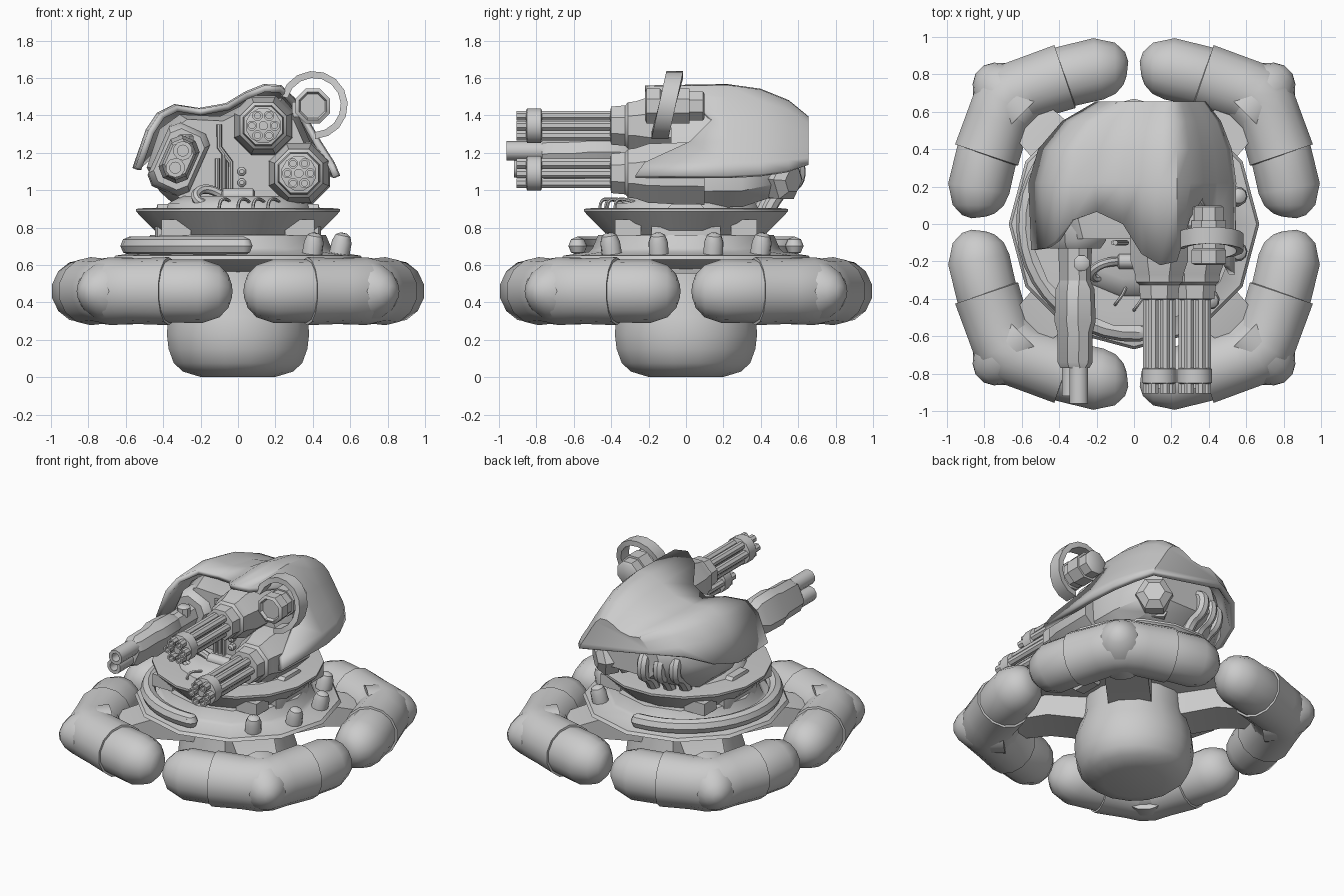
import bpy, bmesh
from math import sin, cos, pi, radians
from mathutils import Vector, Matrix

if "Cube" in bpy.data.objects:
    bpy.data.objects.remove(bpy.data.objects["Cube"])

FWD = Matrix.Rotation(pi / 2, 4, 'X')      # local z -> -y
UP = Matrix.Identity(4)


def add(name, bm):
    bmesh.ops.recalc_face_normals(bm, faces=bm.faces)
    me = bpy.data.meshes.new(name)
    bm.to_mesh(me)
    bm.free()
    ob = bpy.data.objects.new(name, me)
    bpy.context.collection.objects.link(ob)
    return ob


def loft(name, rings, closed=True, caps=(True, True)):
    bm = bmesh.new()
    vs = [[bm.verts.new(p) for p in r] for r in rings]
    n = len(rings[0])
    for a, b in zip(vs, vs[1:]):
        for i in range(n if closed else n - 1):
            j = (i + 1) % n
            bm.faces.new((a[i], a[j], b[j], b[i]))
    if caps[0]:
        bm.faces.new(vs[0])
    if caps[1]:
        bm.faces.new(vs[-1])
    return add(name, bm)


def lathe(name, prof, n=12, loc=(0, 0, 0), rot=UP, phase=0.5):
    m = Matrix.Translation(loc) @ rot
    rings = [[m @ Vector((max(r, .001) * cos(2 * pi * (i + phase) / n),
                          max(r, .001) * sin(2 * pi * (i + phase) / n), z))
              for i in range(n)] for r, z in prof]
    return loft(name, rings)


def box(name, loc, size):
    bm = bmesh.new()
    bmesh.ops.create_cube(bm, size=1, matrix=Matrix.Translation(loc) @ Matrix.Diagonal((*size, 1)))
    return add(name, bm)


def wire(name, pts, r, smooth=True, res=2):
    cu = bpy.data.curves.new(name, 'CURVE')
    cu.dimensions = '3D'
    cu.bevel_depth, cu.bevel_resolution, cu.use_fill_caps = r, res, True
    cu.resolution_u = 5
    sp = cu.splines.new('NURBS' if smooth else 'POLY')
    sp.points.add(len(pts) - 1)
    for p, c in zip(sp.points, pts):
        p.co = (*c, 1)
    if smooth:
        sp.use_endpoint_u, sp.order_u = True, 3
    tmp = bpy.data.objects.new(name + "_tmp", cu)
    bpy.context.collection.objects.link(tmp)
    bpy.context.view_layer.update()
    me = bpy.data.meshes.new_from_object(
        tmp.evaluated_get(bpy.context.evaluated_depsgraph_get()))
    bpy.data.objects.remove(tmp)
    ob = bpy.data.objects.new(name, me)
    bpy.context.collection.objects.link(ob)
    return ob


# pedestal bowl
lathe("pedestal", [(.2, 0), (.3, .03), (.35, .075), (.378, .15), (.388, .23), (.38, .32),
                   (.34, .45), (.33, .58), (.5, .62)], 16)
# ring deck
lathe("ring_deck", [(.3, .56), (.6, .6), (.67, .63), (.655, .65), (.52, .67), (.5, .69),
                    (.47, .76), (.3, .77)], 12, phase=0)


# four corner bumpers, swept around the corners
def pad_tube(name, path, rot, n=14):
    pts = [Vector((x, y, .46)) for x, y, r in path]
    rings = []
    for i, (x, y, r) in enumerate(path):
        t = (pts[min(i + 1, len(pts) - 1)] - pts[max(i - 1, 0)]).normalized()
        s = Vector((t.y, -t.x, 0))
        rings.append([rot @ (pts[i] + s * (r * cos(2 * pi * (k + .5) / n)) +
                             Vector((0, 0, r * sin(2 * pi * (k + .5) / n)))) for k in range(n)])
    loft(name, rings)


def mirrored(half):
    return half + [(y, x, r) for x, y, r in reversed(half)]


ends = mirrored([(.035, .83, .04), (.052, .832, .09), (.1, .833, .14), (.19, .83, .17),
                 (.38, .785, .168), (.56, .72, .16)])
sleeve = mirrored([(.365, .79, .15), (.37, .788, .182), (.56, .725, .175),
                   (.65, .69, .18)])
for q in range(4):
    D = Matrix.Rotation(q * pi / 2 + pi / 4, 4, 'Z')
    R = Matrix.Rotation(q * pi / 2, 4, 'Z')
    pad_tube(f"bumper_ends_{q}", ends, R)
    pad_tube(f"bumper_sleeve_{q}", sleeve, R)
    lathe(f"bumper_corner_{q}", [(.184, -.04), (.18, .06), (.162, .14), (.125, .21),
          (.08, .26), (.03, .288)], 14, D @ Vector((.88, 0, .46)),
          D @ Matrix.Rotation(pi / 2, 4, 'Y'))
    # support arm from pedestal to bumper
    rings = [[D @ Vector((x, w * a, z)) for a, z in ((-1, zl), (1, zl), (1, zh), (-1, zh))]
             for x, w, zl, zh in ((.25, .14, .4, .58), (.55, .14, .45, .6), (.85, .12, .42, .52))]
    loft(f"support_arm_{q}", rings)

# half-circle pipe and knobs on the deck
arc = [radians(93 + i * 180 / 20) for i in range(21)]
wire("deck_pipe", [(.58 * cos(a), .58 * sin(a), .702) for a in arc], .05, False)
for i, a in enumerate((arc[0], arc[-1])):
    lathe(f"pipe_end_{i}", [(0, -.05), (.035, -.035), (.05, 0), (.035, .035), (0, .05)], 10,
          (.58 * cos(a), .58 * sin(a), .702))
for i, a in enumerate((-45, -15, 15, 45)):
    a = radians(a)
    tilt = Matrix.Rotation(a, 4, 'Z') @ Matrix.Rotation(radians(12), 4, 'Y')
    lathe(f"deck_knob_{i}", [(.055, 0), (.053, .07), (.04, .105), (.018, .118)], 10,
          (.56 * cos(a), .56 * sin(a), .655), tilt)

# neck and turntable plate
lathe("turntable", [(.41, .74), (.44, .77), (.51, .84), (.555, .885), (.555, .9), (.5, .905),
                    (.3, .905)], 16)
for sx in (-1, 1):
    lathe(f"neck_boss_{sx}", [(.2, 0), (.2, .07), (.15, .085)], 8, (sx * .36, 0, .74),
          Matrix.Rotation(sx * pi / 2, 4, 'Y'))
    for sy in (-1, 1):
        box(f"neck_block_{sx}_{sy}", (sx * .33, sy * .31, .8), (.16, .14, .085))

# turret body
outline = [(-.5, 1.12), (-.43, 1.33), (-.32, 1.41), (-.1, 1.4), (.1, 1.5), (.24, 1.5),
           (.33, 1.4), (.44, 1.15), (.43, .99), (.33, .9), (-.33, .9), (-.43, .99)]
loft("turret_body", [[(.08 + (x - .08) * s, y, 1.15 + (z - 1.15) * s) for x, z in outline]
                     for y, s in ((-.08, .88), (.08, .98), (.3, .96), (.46, .75), (.58, .48))])
lathe("turret_foot", [(.4, .89), (.38, .93), (.3, .97)], 16)

# armoured hood, scaled back from its front edge, lifted at the rear left
edge = [(-.55, -.14, 1.12), (-.48, -.13, 1.32), (-.42, -.09, 1.41), (-.33, .02, 1.455),
        (-.2, .065, 1.435), (-.06, 0, 1.46), (.04, -.16, 1.52), (.14, -.22, 1.56),
        (.23, -.2, 1.555), (.3, .03, 1.49), (.37, .14, 1.38), (.44, .02, 1.26),
        (.51, -.22, 1.15), (.54, -.27, 1.08)]
rows = [edge] + [[(.2 + (x - .2) * s, y, 1.2 + (z - 1.2) * s + (lift if i == 0 else 0))
                  for i, (x, _, z) in enumerate(edge)]
                 for y, s, lift in ((.22, 1.02, 0), (.4, .95, .04), (.55, .78, .1),
                                    (.655, .54, .09))]
hood = loft("armour_hood", rows, closed=False, caps=(False, True))
sol = hood.modifiers.new("thickness", 'SOLIDIFY')
sol.thickness, sol.offset = .035, -1

# two rotary guns
for g, (x, z, k) in enumerate(((.135, 1.345, 1), (.325, 1.09, 1.04))):
    loc = (x, 0, z)
    lathe(f"rotary_housing_{g}", [(.175 * k, -.1), (.165 * k, .2), (.14 * k, .27),
          (.135 * k, .31), (.117 * k, .325), (.11 * k, .4), (.085, .405)], 8, loc, FWD)
    lathe(f"rotary_collar_{g}", [(.08, .77), (.095, .775), (.095, .85), (.08, .855)], 12, loc, FWD)
    lathe(f"rotary_spindle_{g}", [(.026, .38), (.026, .88)], 8, loc, FWD)
    for i in range(6):
        a = i * pi / 3
        lathe(f"rotary_barrel_{g}_{i}", [(.028, .38), (.028, .905), (.017, .905), (.017, .86)], 8,
              (x + .061 * cos(a), 0, z + .061 * sin(a)), FWD)

# twin cannon on the left, tilted
T = Matrix.Translation((-.315, 0, 1.165)) @ Matrix.Rotation(radians(24), 4, 'Y')


def octo(y, w, h, c=.045):
    return [T @ Vector((a, y, b)) for a, b in
            ((w, h - c), (w - c, h), (c - w, h), (-w, h - c), (-w, c - h), (c - w, -h),
             (w - c, -h), (w, c - h))]


loft("cannon_mount", [octo(*s) for s in ((0, .12, .19), (-.09, .12, .18), (-.13, .1, .155),
                                         (-.13, .07, .11), (-.32, .065, .1))])
loft("cannon_body", [octo(*s) for s in ((-.3, .065, .1), (-.35, .08, .122), (-.52, .085, .125),
                                        (-.58, .073, .113), (-.74, .073, .11), (-.77, .06, .1))])
for i, (o, ln) in enumerate(((.05, .96), (-.05, .92))):
    lathe(f"cannon_barrel_{i}", [(.052, .7), (.052, ln), (.03, ln), (.03, ln - .07)], 10,
          T @ Vector((0, 0, o)), FWD)
lathe("cannon_bolt", [(.045, 0), (.045, .06), (.03, .07)], 8, (-.28, -.21, 1.23))

# searchlight with guard hoop
lathe("searchlight", [(.07, -.1), (.085, -.09), (.085, -.02), (.1, -.02), (.1, .08), (.09, .08),
                      (.09, .13), (.1, .14), (.1, .21), (.08, .22), (.07, .2)], 8,
      (.4, 0, 1.45), FWD)
hoop = []
for i in range(12):
    a = radians(165 - i * 23)
    u, w = Vector((cos(a), 0, sin(a))), Vector((0, .045, 0))
    c = Vector((.405, -.1 + .04 * sin(a), 1.455))
    hoop.append([c + u * .182 + w, c + u * .182 - w, c + u * .145 - w, c + u * .145 + w])
loft("searchlight_hoop", hoop)
box("searchlight_bracket", (.34, .04, 1.43), (.1, .1, .08))

# rear bolt pointing diagonally out, and hanging cables
lathe("rear_bolt", [(.13, 0), (.13, .12), (.1, .13), (.12, .14), (.12, .23), (.07, .27)], 6,
      (.14, .37, 1.08), Matrix.Rotation(radians(50), 4, 'Z') @ Matrix.Rotation(radians(96), 4, 'Y'))
for i, (x, y) in enumerate(((-.25, .35), (-.16, .4), (-.06, .44))):
    wire(f"rear_cable_{i}", [(x + .05, y - .06, 1.12), (x - .02, y + .15, 1.2),
                             (x - .02, y + .17, 1.04), (x, y + .05, 1.0), (x, y, .89)], .04)

# pipes, buttons and small hoses on the front
for i, (x, top) in enumerate(((-.11, 1.17), (-.075, 1.2))):
    wire(f"face_pipe_{i}", [(x, -.1, .96), (x, -.1, top)], .013, False)
wire("face_pipe_bent", [(-.04, -.1, .96), (-.04, -.1, 1.15), (-.1, -.1, 1.23), (-.1, -.1, 1.35)],
     .014, False)
for i, z in enumerate((1.04, 1.1)):
    lathe(f"face_button_{i}", [(.024, .06), (.024, .11), (.012, .12)], 8, (.02, 0, z), FWD)
lathe("front_canister", [(.025, -.09), (.04, -.08), (.04, .08), (.025, .09)], 10,
      (0, -.2, .97), Matrix.Rotation(pi / 2, 4, 'Y'))
wire("front_hose", [(-.08, -.2, .97), (-.16, -.2, 1.02), (-.24, -.26, .98), (-.2, -.3, .92),
                    (-.12, -.26, .92)], .025)
for i, (x, y) in enumerate(((-.1, -.43), (0, -.46), (.08, -.42), (.16, -.38))):
    wire(f"front_lead_{i}", [(x, y, .9), (x, y, .955), (x + .06, y + .08, .95),
                             (x + .07, y + .16, .91)], .009, True, 1)

# smooth shading with crisp edges
bpy.ops.object.select_all(action='SELECT')
bpy.context.view_layer.objects.active = hood
bpy.ops.object.shade_smooth_by_angle(angle=radians(38))
